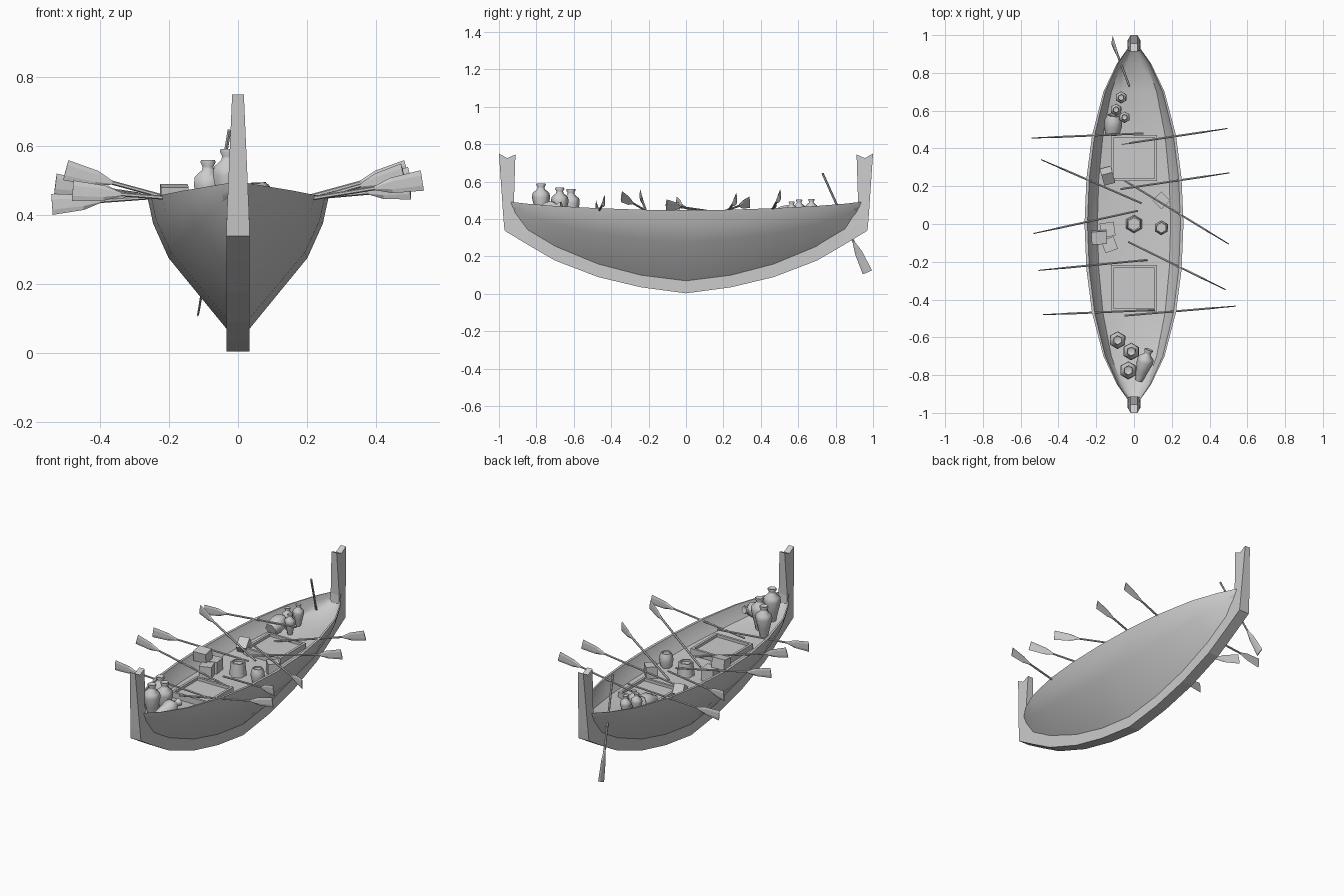
import bpy, bmesh, math
from mathutils import Vector, Matrix

if "Cube" in bpy.data.objects:
    bpy.data.objects.remove(bpy.data.objects["Cube"])


def make(name, verts, faces, smooth=None):
    me = bpy.data.meshes.new(name)
    bm = bmesh.new()
    vs = [bm.verts.new(v) for v in verts]
    for f in faces:
        bm.faces.new([vs[i] for i in f])
    bmesh.ops.remove_doubles(bm, verts=bm.verts, dist=1e-5)
    bmesh.ops.recalc_face_normals(bm, faces=bm.faces)
    bm.to_mesh(me)
    bm.free()
    ob = bpy.data.objects.new(name, me)
    bpy.context.collection.objects.link(ob)
    if smooth:
        bpy.ops.object.select_all(action='DESELECT')
        ob.select_set(True)
        bpy.context.view_layer.objects.active = ob
        bpy.ops.object.shade_smooth_by_angle(angle=math.radians(smooth))
    return ob


def loft(name, rings, closed=True, caps=True, smooth=None):
    n = len(rings[0])
    verts = [p for r in rings for p in r]
    faces = []
    for i in range(len(rings) - 1):
        for j in range(n if closed else n - 1):
            k = (j + 1) % n
            faces.append((i * n + j, i * n + k, (i + 1) * n + k, (i + 1) * n + j))
    if caps:
        faces += [tuple(range(n)), tuple(range((len(rings) - 1) * n, len(rings) * n))]
    return make(name, verts, faces, smooth)


def mirror_stations(half):
    return [(-s[0],) + s[1:] for s in reversed(half[1:])] + half


# Hull: half stations of y, half width, keel height, gunwale height, deck height
half = [(0, .262, .065, .447, .355), (.24, .252, .095, .45, .358), (.47, .222, .155, .458, .365),
        (.7, .162, .25, .47, .38), (.85, .09, .34, .482, .405), (.935, .03, .44, .492, .45)]
rings = []
for y, w, zk, zg, zd in mirror_stations(half):
    side = [(min(.03, w * .6), zk), (w * .77, zk + (zg - zk) * .55), (w * .94, zk + (zg - zk) * .81),
            (w, zg), (w * .94, zg), (w * .87, zg - (zg - zd) * .45), (w * .74, zd + .012), (w * .4, zd)]
    rings.append([(x, y, z) for x, z in side] + [(-x, y, z) for x, z in reversed(side)])
loft('hull', rings, smooth=40)

# Keel with upright end posts, each notched at the top
pairs = [(0, .003, 0, .075), (.24, .035, .24, .105), (.47, .09, .47, .165), (.7, .178, .7, .26),
         (.85, .265, .84, .35), (.97, .338, .915, .44), (.976, .4, .92, .49), (1.0, .75, .912, .745)]
rings = []
for oy, oz, iy, iz in mirror_stations([(0, .003, 0, .075)] + pairs[1:]):
    pass
full = [(-a, b, -c, d) for a, b, c, d in reversed(pairs[1:])] + pairs
for oy, oz, iy, iz in full:
    my, mz = (oy + iy) / 2, (oz + iz) / 2
    if oz > .7:
        mz -= .022
    pts = [(oy, oz), (my, mz), (iy, iz)]
    hw = lambda z: .034 if z < .36 else .034 - (z - .36) / .39 * .017
    rings.append([(hw(z), y, z) for y, z in pts] + [(-hw(z), y, z) for y, z in reversed(pts)])
n = len(rings) - 1
keel_faces = []
for i in range(n):
    for j in range(6):
        k = (j + 1) % 6
        keel_faces.append((i * 6 + j, i * 6 + k, i * 6 + 6 + k, i * 6 + 6 + j))
for b in (0, n * 6):
    keel_faces += [(b, b + 1, b + 4, b + 5), (b + 1, b + 2, b + 3, b + 4)]
make('keel_and_posts', [p for r in rings for p in r], keel_faces)


# Oars: six-sided shaft and a flat flared blade
def oar(name, a, b, wide, blade=.14, half_w=.03):
    a, b = Vector(a), Vector(b)
    d = (b - a).normalized()
    wide = (Vector(wide) - d * d.dot(Vector(wide))).normalized()
    thin = d.cross(wide)
    L = (b - a).length
    r = .006
    rings = []
    for t, w, h in ((0, r, r), (L - blade, r, r), (L - blade * .65, half_w * .75, .004), (L, half_w, .003)):
        rings.append([a + d * t + wide * (w * math.cos(q)) + thin * (h * math.sin(q))
                      for q in [math.pi / 3 * i for i in range(6)]])
    loft(name, rings)


oars = [(-.08, .42, .49, .505, .53), (-.07, .185, .50, .27, .51), (-.05, .23, .50, -.105, .475),
        (-.03, -.095, .48, -.345, .52), (-.05, -.485, .535, -.435, .50),
        (.05, .48, -.54, .455, .43), (.04, .11, -.49, .34, .49), (.02, .07, -.53, -.05, .49),
        (.07, -.19, -.50, -.245, .53), (.11, -.455, -.48, -.48, .47)]
for i, (x0, y0, x1, y1, z1) in enumerate(oars):
    t = (abs(x1) - .24) / abs(x1 - x0)
    zi = z1 - (z1 - .452) / t
    oar('oar_%d' % (i + 1), (x0, y0, max(zi, .375)), (x1, y1, z1), (0, 0, 1))
oar('steering_oar', (-.025, .73, .645), (-.115, .97, .115), (.1, 1, .4), .18, .027)


def box(name, c, s, rz=0, tilt=0):
    m = Matrix.Translation(c) @ Matrix.Rotation(math.radians(rz), 4, 'Z') @ Matrix.Rotation(math.radians(tilt), 4, 'X')
    h = Vector(s) / 2
    r = [[m @ Vector((x * h.x, y * h.y, z * h.z)) for x, y in ((-1, -1), (1, -1), (1, 1), (-1, 1))] for z in (-1, 1)]
    loft(name, r)


# Square hatches with raised frames
for tag, cy in (('front', -.34), ('rear', .35)):
    box(tag + '_hatch', (0, cy, .372), (.23, .23, .024))
    for s in (-1, 1):
        box(tag + '_hatch_side', (s * .115, cy, .38), (.014, .244, .04))
        box(tag + '_hatch_end', (0, cy + s * .115, .38), (.244, .014, .04))

# Cargo crates
box('crate_1', (-.14, -.03, .392), (.075, .075, .07), 8)
box('crate_2', (-.13, -.11, .392), (.07, .07, .07), 20)
box('crate_3', (-.185, -.07, .455), (.08, .068, .06), 3, 8)
box('crate_4', (.145, .125, .392), (.066, .066, .07), 45)
box('crate_5', (-.14, .255, .4), (.06, .07, .06), 15, 35)


# Six-sided turned containers
def turned(name, profile, loc, k=1, rot=(0, 0, 0), kr=None):
    m = Matrix.Translation(loc)
    for ang, ax in zip(rot, 'ZYX'):
        m = m @ Matrix.Rotation(math.radians(ang), 4, ax)
    kr = kr or k
    loft(name, [[m @ Vector((r * kr * math.cos(q), r * kr * math.sin(q), z * k))
                 for q in [math.pi / 3 * i + .5 for i in range(6)]] for r, z in profile], smooth=65)


JAR = [(.02, 0), (.034, .06), (.047, .115), (.044, .14), (.02, .16), (.018, .17), (.025, .183), (.023, .19), (.014, .186)]
BUCKET = [(.048, 0), (.04, .078), (.032, .078), (.032, .066)]
BARREL = [(.036, 0), (.046, .045), (.044, .075), (.034, .1), (.03, .1), (.03, .09)]
turned('jar_1', JAR, (-.087, -.615, .37))
turned('jar_2', JAR, (-.015, -.675, .378))
turned('jar_3', JAR, (-.03, -.775, .395), 1.03)
turned('fallen_jar', JAR, (.025, -.83, .425), .95, (72, 75, 0))
turned('small_jar_1', JAR, (-.095, .605, .375), .68)
turned('small_jar_2', JAR, (-.05, .565, .37), .65)
turned('small_jar_3', JAR, (-.068, .67, .378), .68)
turned('fallen_barrel', BARREL, (-.115, .475, .415), 1.05, (85, 75, 0))
turned('bucket_1', BUCKET, (0, 0, .358))
turned('bucket_2', BARREL, (.145, -.02, .36), .85)
